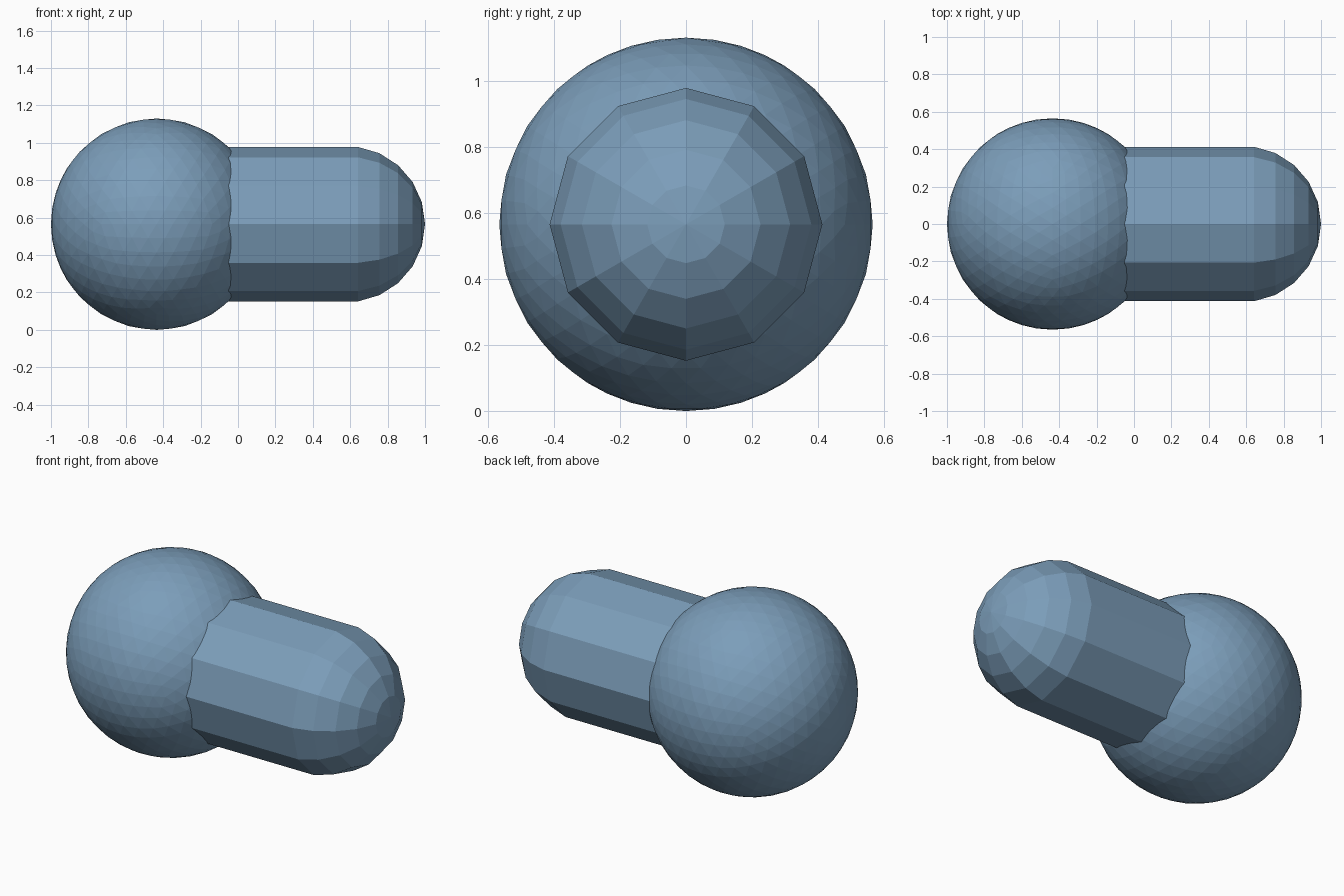
import bpy
from math import radians
from mathutils import Matrix

if "Cube" in bpy.data.objects:
    bpy.data.objects.remove(bpy.data.objects["Cube"])

R_BALL, R_ROD = 0.565, 0.417
Z = R_BALL

# Steel blue finish
blue = bpy.data.materials.new("steel_blue")
blue.diffuse_color = (0.20, 0.34, 0.49, 1)
blue.use_nodes = True
blue.node_tree.nodes["Principled BSDF"].inputs["Base Color"].default_value = blue.diffuse_color

# Faceted ball, turned so an icosahedron edge is centred on top
bpy.ops.mesh.primitive_ico_sphere_add(subdivisions=4, radius=R_BALL)
ball = bpy.context.object
ball.name = "ball_head"
turn = Matrix.Rotation(radians(90), 4, 'Z') @ Matrix.Rotation(radians(-31.717), 4, 'Y')
ball.data.transform(Matrix.Translation((R_BALL - 1, 0, Z)) @ turn)

# Round-ended rod: a 12 x 11 sphere stretched apart at its middle band
bpy.ops.mesh.primitive_uv_sphere_add(segments=12, ring_count=11, radius=R_ROD)
rod = bpy.context.object
rod.name = "round_ended_rod"
rod.data.transform(Matrix.Rotation(radians(90), 4, 'Y'))
for v in rod.data.vertices:
    v.co.x += 1 - R_ROD if v.co.x > 0 else R_BALL - 1 + 0.1
    v.co.z += Z

for ob in (ball, rod):
    ob.data.shade_flat()
    ob.data.materials.append(blue)
